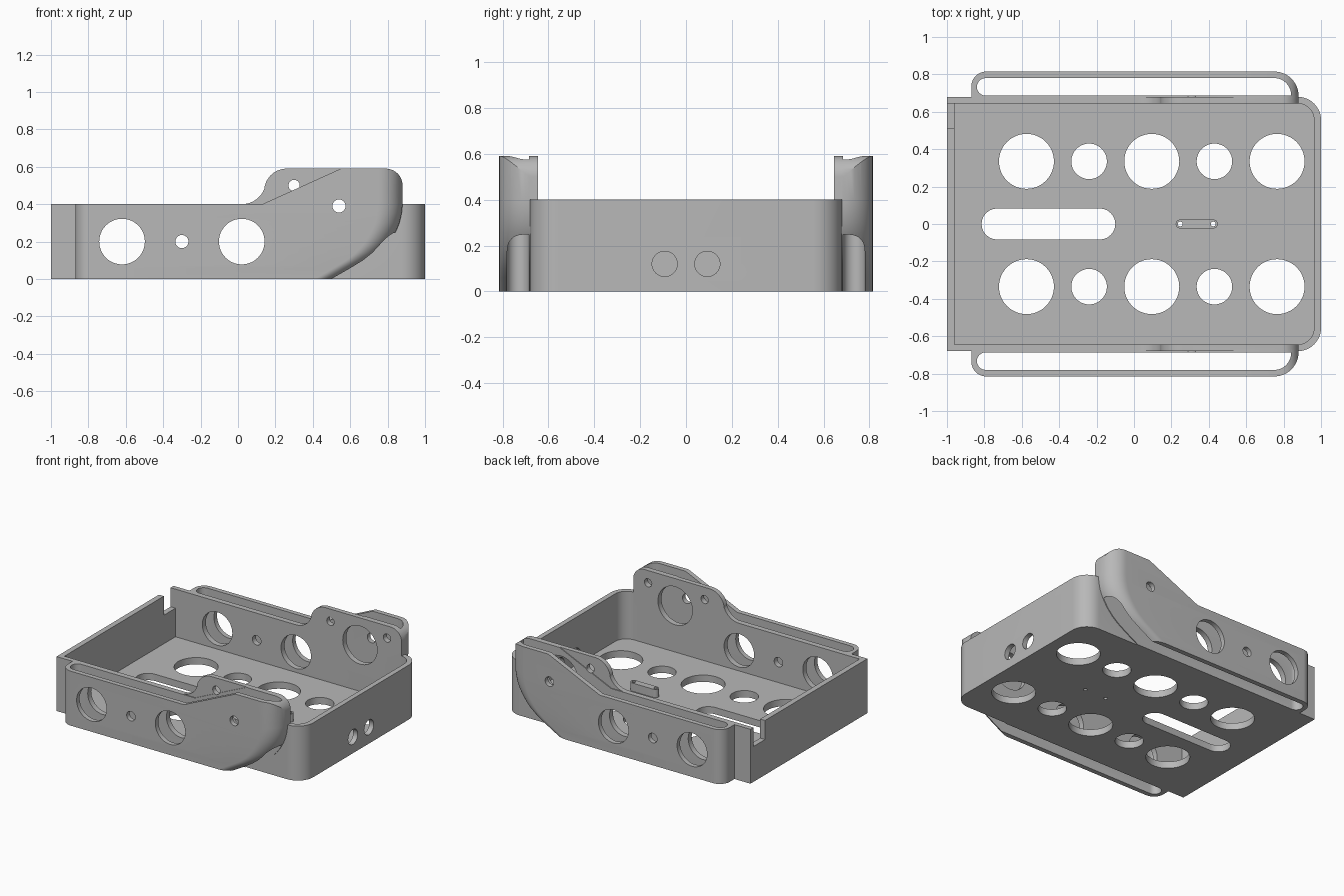
import bpy, bmesh, math

old = bpy.data.objects.get("Cube")
if old:
    bpy.data.objects.remove(old, do_unlink=True)

grey = bpy.data.materials.new("plain grey")
grey.use_nodes = True
colour = (0.48, 0.48, 0.48, 1)
grey.diffuse_color = colour
grey.node_tree.nodes["Principled BSDF"].inputs["Base Color"].default_value = colour


def loft(name, rings):
    """Closed solid through rings of equal point count."""
    bm = bmesh.new()
    rows = [[bm.verts.new(p) for p in ring] for ring in rings]
    n = len(rows[0])
    for a, b in zip(rows, rows[1:]):
        for i in range(n):
            j = (i + 1) % n
            bm.faces.new((a[i], a[j], b[j], b[i]))
    bm.faces.new(rows[0][::-1])
    bm.faces.new(rows[-1])
    bmesh.ops.recalc_face_normals(bm, faces=bm.faces)
    mesh = bpy.data.meshes.new(name)
    bm.to_mesh(mesh)
    bm.free()
    obj = bpy.data.objects.new(name, mesh)
    bpy.context.collection.objects.link(obj)
    mesh.materials.append(grey)
    return obj


def prism(name, pts, axis, lo, hi):
    """Extrude a 2D outline along the given axis."""
    place = {"x": lambda u, v, w: (w, u, v),
             "y": lambda u, v, w: (u, w, v),
             "z": lambda u, v, w: (u, v, w)}[axis]
    return loft(name, [[place(u, v, w) for u, v in pts] for w in (lo, hi)])


def arc(cx, cy, r, start, end, n=12):
    angles = [math.radians(start + (end - start) * i / n) for i in range(n + 1)]
    return [(cx + r * math.cos(a), cy + r * math.sin(a)) for a in angles]


def circle(cx, cy, r, n=48):
    return arc(cx, cy, r, 0, 360, n)[:-1]


def stadium(x0, x1, r):
    return arc(x0 + r, 0, r, 90, 270) + arc(x1 - r, 0, r, -90, 90)


def combine(target, other, operation):
    mod = target.modifiers.new("combine", "BOOLEAN")
    mod.operation, mod.object, mod.solver = operation, other, "EXACT"
    bpy.context.view_layer.objects.active = target
    bpy.ops.object.modifier_apply(modifier=mod.name)
    bpy.data.objects.remove(other, do_unlink=True)


def finish(obj):
    bpy.ops.object.select_all(action="DESELECT")
    obj.select_set(True)
    bpy.context.view_layer.objects.active = obj
    bpy.ops.object.shade_smooth_by_angle(angle=math.radians(30))


def tray_outline(x0, x1, y, r):
    return [(x0, y), (x0, -y)] + arc(x1 - r, r - y, r, -90, 0) + arc(x1 - r, y - r, r, 0, 90)


# Tray with rounded far corners, hollowed above the floor
FLOOR = 0.05
tray = prism("tray", tray_outline(-1, 1, 0.68, 0.125), "z", 0, 0.4)
combine(tray, prism("hollow", tray_outline(-0.96, 0.963, 0.645, 0.09), "z", FLOOR, 0.6), "DIFFERENCE")

# Raised side wall profile, and the sloped profile that trims the outer loop
top_corner = arc(0.79, 0.5, 0.09, 90, 0)
wall_profile = ([(0, 0.3), (0, 0.399)] + arc(0.02, 0.53, 0.13, -90, -20)
                + arc(0.26, 0.47, 0.12, 170, 90) + top_corner + [(0.88, 0.3)])
trim_profile = [(-0.95, -0.1), (-0.95, 0.4), (0.13, 0.4), (0.55, 0.59)] + top_corner + [(0.9, 0.5), (0.9, -0.1)]

# End position of the outer loop at each height: it sweeps up from the base
sweep = [(0, 0.54), (0.06, 0.645), (0.1, 0.71), (0.14, 0.76), (0.18, 0.797), (0.22, 0.825),
         (0.26, 0.847), (0.3, 0.863), (0.35, 0.875), (0.4, 0.88), (0.65, 0.88)]


def loop_outline(end):
    return ([(-0.87, 0.66)] + arc(-0.79, 0.735, 0.08, 180, 90)
            + arc(end - 0.13, 0.685, 0.13, 90, 0) + [(end, 0.66)])


for s in (-1, 1):
    # Outer loop joined to the side wall
    loop = loft("loop", [[(x, s * y, z) for x, y in loop_outline(end)] for z, end in sweep])
    combine(loop, prism("trim", trim_profile, "y", s * 0.5, s * 0.95), "INTERSECT")
    combine(tray, prism("side_wall", wall_profile, "y", s * 0.645, s * 0.68), "UNION")
    combine(tray, loop, "UNION")
    # Vertical slot between loop and wall
    slot = (arc(-0.793, 0.733, 0.047, 270, 90) + arc(0.75, 0.69, 0.09, 90, 0) + [(0.84, 0.686)])
    combine(tray, prism("slot", [(x, s * y) for x, y in slot], "z", -0.2, 0.8), "DIFFERENCE")
    # Holes through wall and loop, then through the inner wall only
    for x, z, r, depth in ((-0.62, 0.2, 0.122, 0.9), (0.02, 0.2, 0.122, 0.9), (-0.3, 0.2, 0.035, 0.9),
                           (0.54, 0.39, 0.035, 0.9), (0.54, 0.39, 0.14, 0.74),
                           (0.3, 0.5, 0.03, 0.74), (0.76, 0.5, 0.03, 0.74)):
        combine(tray, prism("hole", circle(x, z, r), "y", s * 0.6, s * depth), "DIFFERENCE")
    # Floor holes
    for x, r in ((-0.575, 0.147), (-0.24, 0.095), (0.095, 0.147), (0.43, 0.095), (0.765, 0.147)):
        combine(tray, prism("hole", circle(x, s * 0.335, r), "z", -0.1, 0.15), "DIFFERENCE")
    # End wall holes
    combine(tray, prism("hole", circle(s * 0.093, 0.12, 0.055), "x", 0.9, 1.1), "DIFFERENCE")

# Long floor slot and cable notch in the flat end wall
combine(tray, prism("slot", stadium(-0.815, -0.1, 0.083), "z", -0.1, 0.15), "DIFFERENCE")
notch = [(0.51, 0.26), (0.645, 0.26), (0.645, 0.5), (0.51, 0.5)]
combine(tray, prism("notch", notch, "x", -1.1, -0.955), "DIFFERENCE")

# Small mounting block with two screw holes running through the floor
block = prism("mounting_block", stadium(0.223, 0.448, 0.024), "z", FLOOR - 0.005, FLOOR + 0.06)
for x in (0.247, 0.424):
    for part in (tray, block):
        combine(part, prism("screw_hole", circle(x, 0, 0.013, 24), "z", -0.1, 0.3), "DIFFERENCE")

finish(tray)
finish(block)
